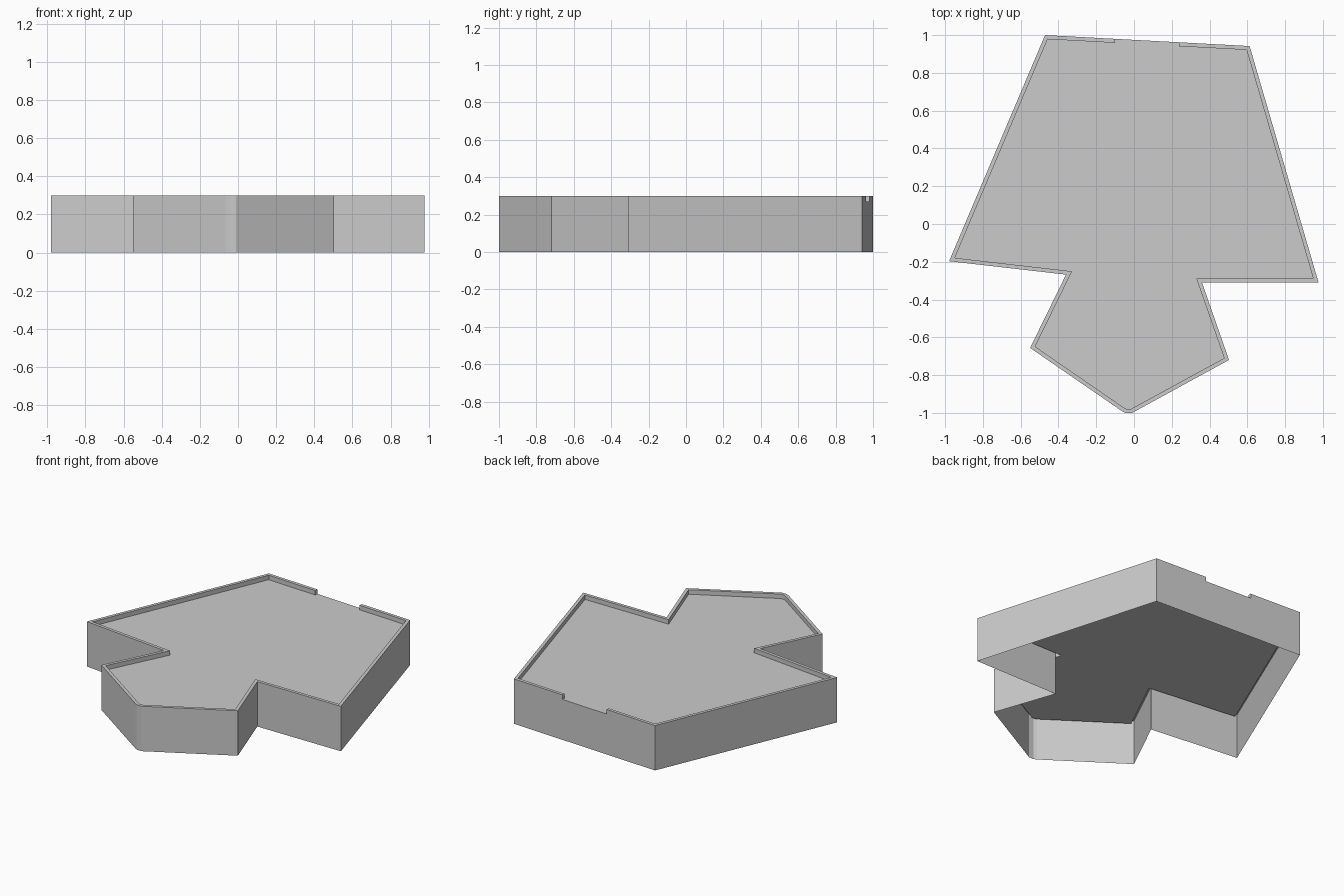
import bpy, bmesh
from mathutils import Vector

cube = bpy.data.objects.get("Cube")
if cube:
    bpy.data.objects.remove(cube, do_unlink=True)

ROOF, TOP, THICK = 0.27, 0.30, 0.021

grey = bpy.data.materials.new("light_grey")
grey.use_nodes = True
colour = (0.6, 0.6, 0.6, 1)
grey.diffuse_color = colour
next(n for n in grey.node_tree.nodes
     if n.type == 'BSDF_PRINCIPLED').inputs["Base Color"].default_value = colour

# Building footprint, counter-clockwise from the back right corner
corners = [Vector(p) for p in [
    (-0.471, 1.0), (-0.979, -0.197), (-0.36, -0.268), (-0.55, -0.656),
    (-0.065, -0.99), (-0.045, -1.0), (-0.01, -1.0), (0.503, -0.72),
    (0.36, -0.31), (0.977, -0.31), (0.612, 0.942)]]

# Two extra points on the back edge bound the opening in the parapet
GAP = len(corners)


def on_back_edge(x):
    a, b = corners[0], corners[GAP - 1]
    return a.lerp(b, (x - a.x) / (b.x - a.x))


outer = corners + [on_back_edge(0.24), on_back_edge(-0.10)]
count = len(outer)


def inward(a, b):
    d = (b - a).normalized()
    return Vector((-d.y, d.x))


# Mitred inner line of the parapet
inner = []
for i, p in enumerate(outer):
    n1, n2 = inward(outer[i - 1], p), inward(p, outer[(i + 1) % count])
    inner.append(p + (n1 + n2) * THICK / (1 + n1.dot(n2)))


def at(p, z):
    return (p.x, p.y, z)


def make_part(name, polygons):
    bm = bmesh.new()
    for poly in polygons:
        bm.faces.new([bm.verts.new(v) for v in poly])
    bmesh.ops.remove_doubles(bm, verts=bm.verts, dist=0.0001)
    mesh = bpy.data.meshes.new(name)
    bm.to_mesh(mesh)
    bm.free()
    mesh.materials.append(grey)
    obj = bpy.data.objects.new(name, mesh)
    bpy.context.collection.objects.link(obj)


walls, parapet = [], []
for i in range(count):
    j = (i + 1) % count
    a, b, c, d = outer[i], outer[j], inner[j], inner[i]
    height = ROOF if i == GAP else TOP
    walls.append([at(a, 0), at(b, 0), at(b, height), at(a, height)])
    if i == GAP:
        # End faces of the parapet on both sides of the opening
        parapet.append([at(a, ROOF), at(a, TOP), at(d, TOP), at(d, ROOF)])
        parapet.append([at(b, ROOF), at(c, ROOF), at(c, TOP), at(b, TOP)])
    else:
        parapet.append([at(a, TOP), at(b, TOP), at(c, TOP), at(d, TOP)])
        parapet.append([at(d, TOP), at(c, TOP), at(c, ROOF), at(d, ROOF)])

# Roof deck runs out to the wall at the opening
deck = inner[:GAP + 1] + outer[GAP:] + inner[GAP + 1:]

make_part("outer_walls", walls)
make_part("parapet", parapet)
make_part("roof_deck", [[at(p, ROOF) for p in deck]])
